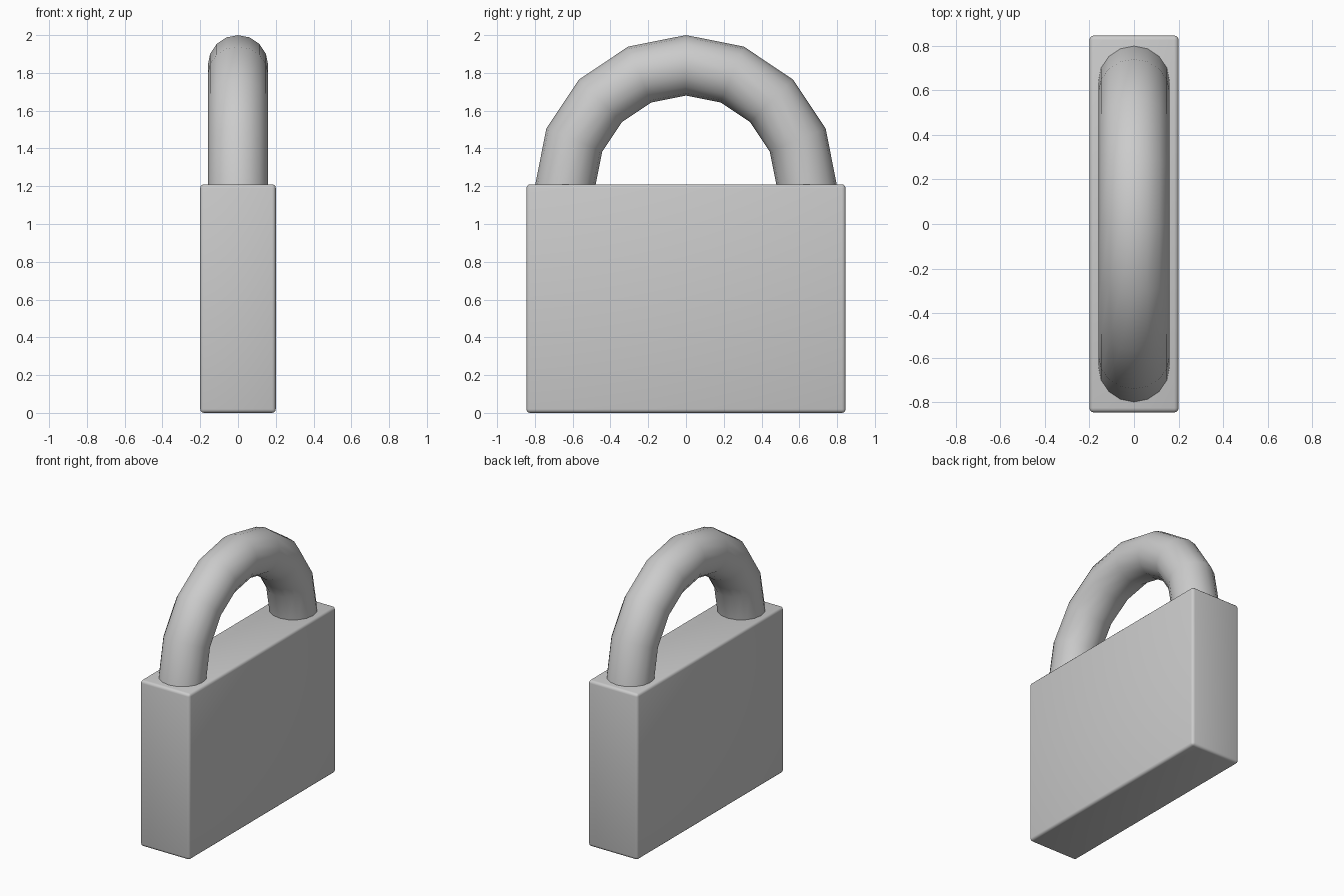
import bpy, bmesh, math

if "Cube" in bpy.data.objects:
    bpy.data.objects.remove(bpy.data.objects["Cube"])

BODY = (0.40, 1.69, 1.21)
RING, TUBE, RING_Z = 0.64, 0.16, 1.20


def finish(obj, angle):
    bpy.ops.object.select_all(action='DESELECT')
    obj.select_set(True)
    bpy.context.view_layer.objects.active = obj
    bpy.ops.object.shade_smooth_by_angle(angle=math.radians(angle))


def add_object(name, bm):
    bmesh.ops.recalc_face_normals(bm, faces=bm.faces[:])
    mesh = bpy.data.meshes.new(name)
    bm.to_mesh(mesh)
    bm.free()
    obj = bpy.data.objects.new(name, mesh)
    bpy.context.collection.objects.link(obj)
    return obj


# Lock body: slab with softened edges
bm = bmesh.new()
bmesh.ops.create_cube(bm, size=1)
bmesh.ops.scale(bm, vec=BODY, verts=bm.verts[:])
bmesh.ops.translate(bm, vec=(0, 0, BODY[2] / 2), verts=bm.verts[:])
bmesh.ops.bevel(bm, geom=bm.edges[:], offset=0.02, segments=3,
                profile=0.5, affect='EDGES')
finish(add_object("lock_body", bm), 40)

# Shackle: 16-sided tube swept through a half circle, ends sunk in the body
bm = bmesh.new()
end = bmesh.ops.create_circle(bm, cap_ends=True, segments=16, radius=TUBE)
bmesh.ops.translate(bm, vec=(0, RING, RING_Z), verts=end["verts"])
bmesh.ops.spin(bm, geom=bm.faces[:] + bm.edges[:] + bm.verts[:],
               cent=(0, 0, RING_Z), axis=(1, 0, 0), angle=math.pi,
               steps=8, use_duplicate=False)
# Keep only the tube wall and close both ends again
bmesh.ops.delete(bm, geom=[f for f in bm.faces if len(f.verts) > 4],
                 context='FACES_ONLY')
bmesh.ops.holes_fill(bm, edges=[e for e in bm.edges if e.is_boundary], sides=0)
finish(add_object("shackle", bm), 45)
